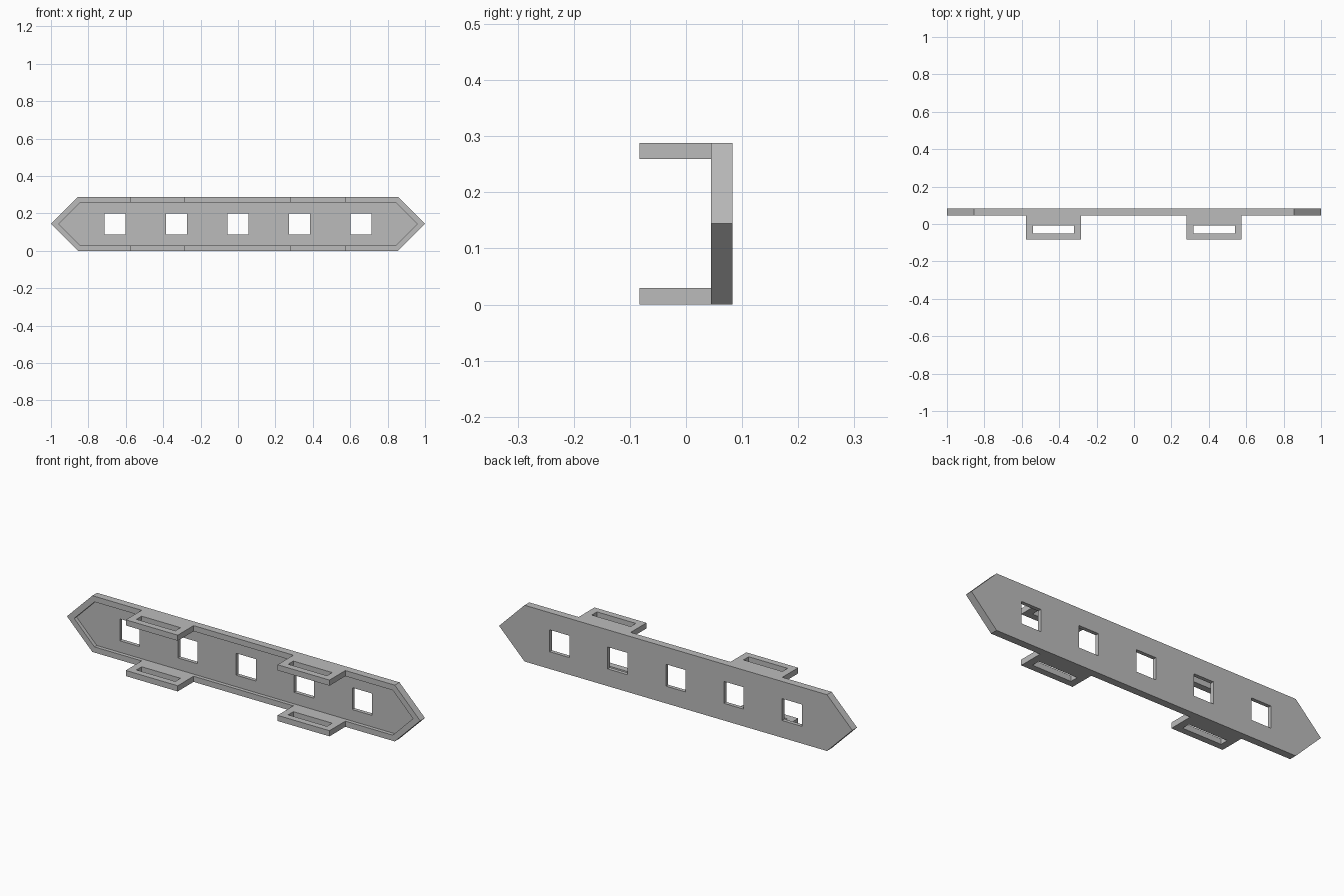
import bpy, bmesh

cube = bpy.data.objects.get("Cube")
if cube:
    bpy.data.objects.remove(cube, do_unlink=True)

HEIGHT = 0.288
MID = HEIGHT / 2
RIM = 0.029                      # rim width and tab thickness
FRONT, FLOOR, BACK = 0.045, 0.064, 0.083

grey = bpy.data.materials.new("plain_grey")
grey.use_nodes = True
colour = (0.5, 0.5, 0.5, 1)
grey.diffuse_color = colour
grey.node_tree.nodes["Principled BSDF"].inputs["Base Color"].default_value = colour


def prism(name, points, depth):
    """Solid from a closed 3D outline pushed along a vector."""
    bm = bmesh.new()
    face = bm.faces.new([bm.verts.new(p) for p in points])
    new = bmesh.ops.extrude_face_region(bm, geom=[face])["geom"]
    bmesh.ops.translate(bm, vec=depth,
                        verts=[v for v in new if isinstance(v, bmesh.types.BMVert)])
    bmesh.ops.recalc_face_normals(bm, faces=bm.faces)
    mesh = bpy.data.meshes.new(name)
    bm.to_mesh(mesh)
    bm.free()
    mesh.materials.append(grey)
    obj = bpy.data.objects.new(name, mesh)
    bpy.context.collection.objects.link(obj)
    return obj


def box(name, x0, x1, y0, y1, z0, z1):
    return prism(name, [(x0, y0, z0), (x1, y0, z0), (x1, y1, z0), (x0, y1, z0)],
                 (0, 0, z1 - z0))


def hexagon(inset, y):
    """Long outline with pointed ends at 45 degrees."""
    tip = 1 - inset * 2 ** 0.5
    half = MID - inset
    shoulder = tip - half
    return [(-tip, y, MID), (-shoulder, y, MID - half), (shoulder, y, MID - half),
            (tip, y, MID), (shoulder, y, MID + half), (-shoulder, y, MID + half)]


def cut(target, cutter):
    cutter.hide_render = True
    mod = target.modifiers.new("cut", 'BOOLEAN')
    mod.operation = 'DIFFERENCE'
    mod.solver = 'EXACT'
    mod.object = cutter
    bpy.context.view_layer.objects.active = target
    bpy.ops.object.modifier_apply(modifier=mod.name)
    bpy.data.objects.remove(cutter, do_unlink=True)


# Pointed back plate with a recessed front and five square windows
plate = prism("back_plate", hexagon(0, FRONT), (0, BACK - FRONT, 0))
cut(plate, prism("recess_cutter", hexagon(RIM, FRONT - 0.1), (0, FLOOR - FRONT + 0.1, 0)))
for i in range(-2, 3):
    x = i * 0.329
    cut(plate, box("window_cutter", x - 0.056, x + 0.056, 0, 0.2, MID - 0.056, MID + 0.056))

# Four slotted tabs, flush with the top and bottom of the rim
for side, x in (("right", -0.43), ("left", 0.429)):
    for level, z in (("lower", 0), ("upper", HEIGHT - RIM)):
        tab = box(f"{level}_{side}_tab", x - 0.147, x + 0.147, -BACK, FRONT, z, z + RIM)
        cut(tab, box("slot_cutter", x - 0.11, x + 0.11, -0.05, -0.008, z - 0.1, z + 0.1))
